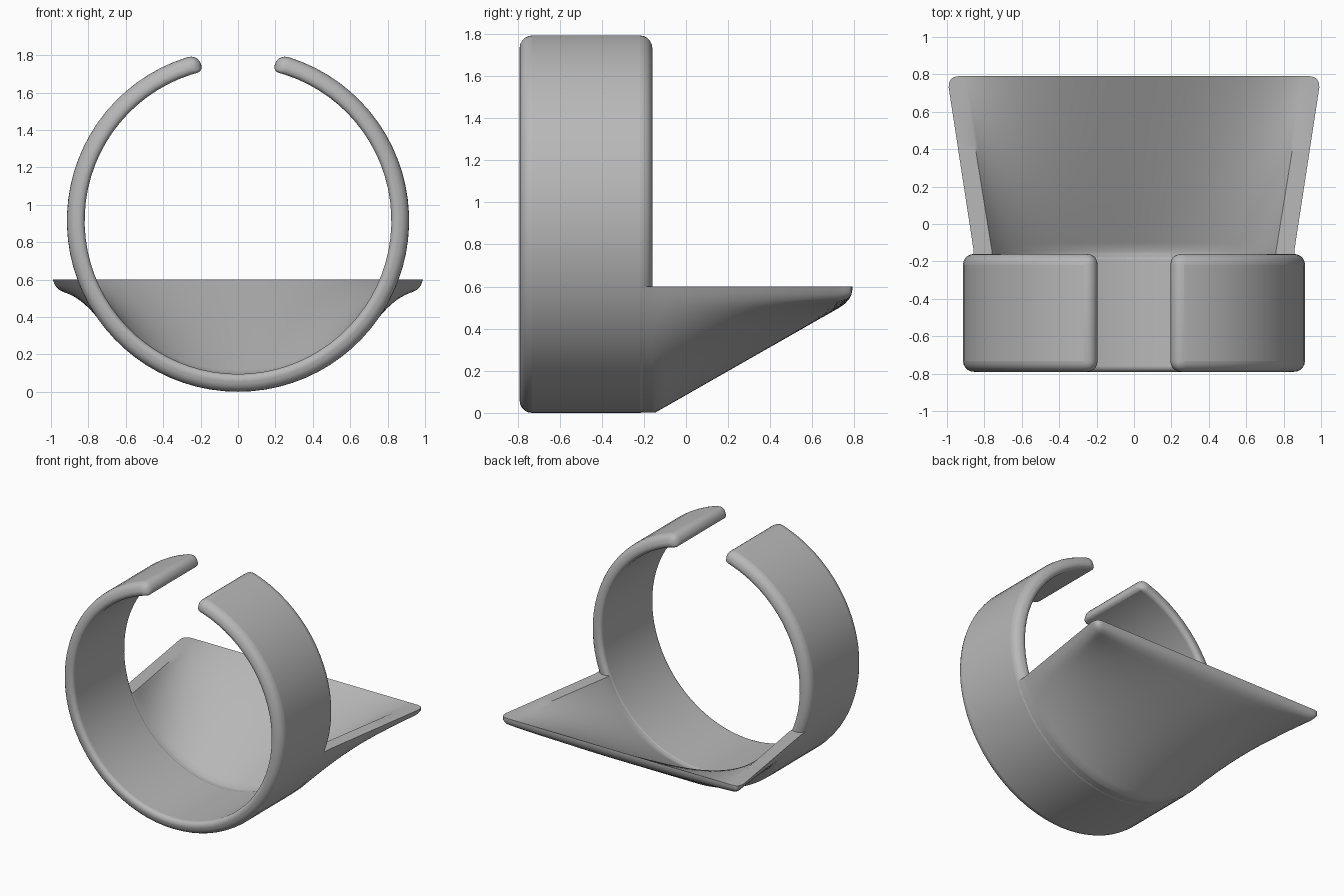
import bpy, bmesh, math

cube = bpy.data.objects.get("Cube")
if cube:
    bpy.data.objects.remove(cube, do_unlink=True)

grey = bpy.data.materials.new("plain_grey")
grey.use_nodes = True
grey.diffuse_color = (0.48, 0.48, 0.48, 1)
grey.node_tree.nodes["Principled BSDF"].inputs["Base Color"].default_value = grey.diffuse_color

CENTRE = 0.915      # height of the ring axis
OUTER, INNER = 0.915, 0.82
RIM = 0.6           # height of the flat scoop rim
BACK = 0.79


def finish(bm, name):
    bmesh.ops.recalc_face_normals(bm, faces=bm.faces)
    mesh = bpy.data.meshes.new(name)
    bm.to_mesh(mesh)
    bm.free()
    mesh.materials.append(grey)
    obj = bpy.data.objects.new(name, mesh)
    bpy.context.collection.objects.link(obj)
    return obj


def smooth(obj, angle):
    bpy.ops.object.select_all(action='DESELECT')
    bpy.context.view_layer.objects.active = obj
    obj.select_set(True)
    bpy.ops.object.shade_smooth_by_angle(angle=math.radians(angle))


def skin(bm, loops):
    """Join closed loops of equal length with quads."""
    for a, b in zip(loops, loops[1:]):
        n = len(a)
        for i in range(n):
            k = (i + 1) % n
            bm.faces.new((a[i], a[k], b[k], b[i]))


# Open ring: a rectangular section swept round, with rounded edges
bm = bmesh.new()
weight = bm.edges.layers.float.new("bevel_weight_edge")
gap = math.radians(13.3)
steps = 72
section = [(OUTER, -BACK), (OUTER, -0.16), (INNER, -0.16), (INNER, -BACK)]
loops = []
for i in range(steps + 1):
    a = gap + (2 * math.pi - 2 * gap) * i / steps
    loops.append([bm.verts.new((r * math.sin(a), y, CENTRE + r * math.cos(a)))
                  for r, y in section])
skin(bm, loops)
bm.faces.new(loops[0])
bm.faces.new(loops[-1])
bm.normal_update()
middle = (OUTER + INNER) / 2
for e in bm.edges:
    if e.calc_face_angle(0) > 1:
        inside = all(math.hypot(v.co.x, v.co.z - CENTRE) < middle for v in e.verts)
        e[weight] = 0.5 if inside else 1.0
ring = finish(bm, "open_ring")
bevel = ring.modifiers.new("rounded_edges", 'BEVEL')
bevel.limit_method = 'WEIGHT'
bevel.width = 0.058
bevel.segments = 5
bevel.use_clamp_overlap = False
smooth(ring, 40)

# Scoop: blends the lower arc of the ring into a flat, wider back edge
bm = bmesh.new()
COLS = 56


def arc_row(radius, half_width, thick, t):
    """Cross-section between the ring arc (t=0) and the flat edge (t=1)."""
    top = math.acos((CENTRE - RIM) / radius)
    row = []
    for i in range(COLS + 1):
        a = top * (2 * i / COLS - 1)
        s = math.sin(a) / math.sin(top)
        turn = max(0, (abs(s) - 0.92) / 0.08) ** 3
        flat_z = RIM - thick * (1 - turn)
        x = (1 - t) * radius * math.sin(a) + t * half_width * s
        z = (1 - t) * (CENTRE - radius * math.cos(a)) + t * flat_z
        row.append((x, z))
    return row


# each station: depth, underside lift, corner trim
START = -0.145
stations = [(-0.25, 0, 0), (-0.16, 0, 0)]
stations += [(START + (0.73 - START) * i / 20, 0, 0) for i in range(21)]
stations += [(0.755, 0.04, 0.006), (0.775, 0.2, 0.02), (0.785, 0.42, 0.035), (BACK, 0.75, 0.06)]
loops = []
for y, lift, trim in stations:
    t = max(0, (y - START) / (BACK - START))
    under = arc_row(OUTER - 0.002, 1.0, 0.065, t)
    upper = arc_row(INNER + 0.002, 0.91, 0, t)
    limit = under[-1][0] - trim
    loop = [bm.verts.new((max(-limit, min(limit, x)), y, z + lift * (RIM - z)))
            for x, z in under]
    loop += [bm.verts.new((x, y, z)) for x, z in reversed(upper)]
    loops.append(loop)
skin(bm, loops)
for loop in (loops[0], loops[-1]):
    for i in range(COLS):
        bm.faces.new((loop[i], loop[i + 1], loop[-2 - i], loop[-1 - i]))
scoop = finish(bm, "scoop")
smooth(scoop, 38)
